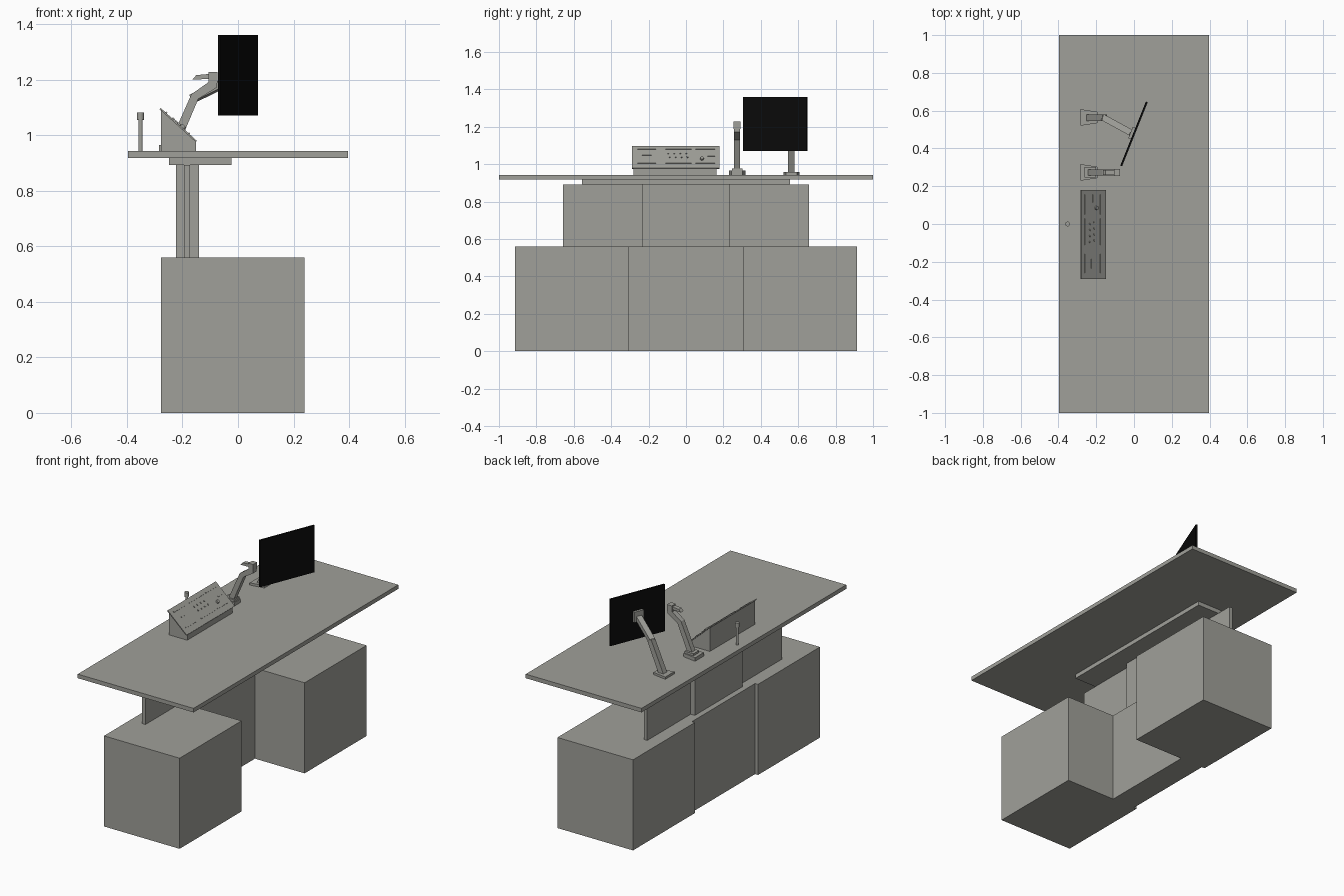
import bpy, bmesh, math
from mathutils import Vector, Matrix

if "Cube" in bpy.data.objects:
    bpy.data.objects.remove(bpy.data.objects["Cube"])


def material(name, rgb):
    m = bpy.data.materials.new(name)
    m.diffuse_color = (*rgb, 1)
    m.use_nodes = True
    m.node_tree.nodes["Principled BSDF"].inputs["Base Color"].default_value = m.diffuse_color
    return m


GREY = material("warm_grey", (0.35, 0.35, 0.32))
BLACK = material("screen_black", (0.003, 0.003, 0.003))


def finish(name, bm, mat=GREY):
    bmesh.ops.recalc_face_normals(bm, faces=bm.faces)
    me = bpy.data.meshes.new(name)
    bm.to_mesh(me)
    bm.free()
    me.materials.append(mat)
    ob = bpy.data.objects.new(name, me)
    bpy.context.collection.objects.link(ob)
    return ob


def box(name, x, y, z, mat=GREY, frame=Matrix.Identity(4)):
    """Box from (min, max) ranges, optionally placed in a local frame."""
    bm = bmesh.new()
    bmesh.ops.create_cube(bm, size=1)
    for v in bm.verts:
        v.co = frame @ Vector([r[0] + (c + 0.5) * (r[1] - r[0])
                               for c, r in zip(v.co, (x, y, z))])
    return finish(name, bm, mat)


def prism(name, pts, lo, hi, axis="y"):
    """Extrude a profile: (x, z) points along y, or (x, y) points along z."""
    bm = bmesh.new()
    place = (lambda a, b, t: (a, t, b)) if axis == "y" else (lambda a, b, t: (a, b, t))
    face = bm.faces.new([bm.verts.new(place(a, b, lo)) for a, b in pts])
    ext = bmesh.ops.extrude_face_region(bm, geom=[face])["geom"]
    bmesh.ops.translate(bm, vec=place(0, 0, hi - lo),
                        verts=[e for e in ext if isinstance(e, bmesh.types.BMVert)])
    return finish(name, bm)


def cylinder(name, centre, r, lo, hi, frame=Matrix.Identity(4), n=20):
    bm = bmesh.new()
    bmesh.ops.create_cone(bm, cap_ends=True, segments=n, radius1=r, radius2=r, depth=hi - lo,
                          matrix=frame @ Matrix.Translation((*centre, (lo + hi) / 2)))
    for f in bm.faces:
        f.smooth = len(f.verts) == 4
    for e in bm.edges:
        e.smooth = all(f.smooth for f in e.link_faces)
    return finish(name, bm)


# Desk: top, support plate, panels and pedestals
TOP = 0.943
box("desk_top", (-0.396, 0.396), (-1, 1), (0.918, TOP))
box("support_plate", (-0.249, -0.023), (-0.557, 0.557), (0.892, 0.918))
box("upper_centre_panel", (-0.223, -0.14), (-0.235, 0.232), (0.56, 0.892))
box("lower_centre_cabinet", (-0.257, -0.10), (-0.308, 0.308), (0, 0.56))
for side, s in (("front", -1), ("back", 1)):
    box(side + "_upper_panel", (-0.195, -0.173), sorted((s * 0.233, s * 0.657)), (0.56, 0.892))
    box(side + "_pedestal", (-0.277, 0.24), sorted((s * 0.308, s * 0.913)), (0, 0.56))

# Console: wedge body with a sloping control plate
prism("console_body", [(-0.277, TOP), (-0.151, TOP), (-0.151, 0.976), (-0.277, 1.09)],
      -0.28, 0.162)
down = Vector((0.13, 0, -0.118)).normalized()
normal = Vector((0.118, 0, 0.13)).normalized()
slope = Matrix((down, (0, 1, 0), normal)).transposed().to_4x4()
slope.translation = (-0.282, 0, 1.093)
box("control_plate", (0, 0.175), (-0.29, 0.18), (0, 0.006), frame=slope)

# Slots and buttons on the plate: (distance down the slope, y start, y end)
for i, (u, a, b) in enumerate([
        (0.026, -0.26, -0.16), (0.137, -0.26, -0.16), (0.026, -0.11, 0.03),
        (0.137, -0.11, 0.03), (0.026, 0.05, 0.155), (0.137, 0.05, 0.155),
        (0.072, -0.235, -0.185), (0.08, 0.115, 0.155)]):
    box(f"slot_{i}", (u - 0.003, u + 0.003), (a, b), (0.005, 0.010), frame=slope)
for row, u in enumerate((0.06, 0.09)):
    for i in range(4):
        cylinder(f"button_{row}_{i}", (u, -0.095 + i * 0.032 + row * 0.008), 0.005,
                 0.005, 0.011, slope, 10)
cylinder("dial", (0.105, 0.085), 0.01, 0.005, 0.016, slope)

# Microphone post behind the console
cylinder("microphone_stem", (-0.351, 0), 0.008, TOP, 1.056)
cylinder("microphone_head", (-0.351, 0), 0.0125, 1.054, 1.081)


# Stands: tapered foot plates and leaning posts
def foot(name, y, h):
    prism(name, [(-0.284, y - 0.044), (-0.194, y - 0.03), (-0.194, y + 0.03),
                 (-0.284, y + 0.044)], TOP, TOP + h, "z")


LEAN = [(-0.256, 0.948), (-0.168, 1.147)]
foot("camera_foot", 0.273, 0.022)
box("camera_socket", (-0.262, -0.2), (0.247, 0.302), (0.96, 0.978))
prism("camera_arm", LEAN + [(-0.107, 1.19), (-0.075, 1.19), (-0.075, 1.172),
                            (-0.143, 1.13), (-0.22, 0.948)], 0.256, 0.288)
box("camera_head", (-0.107, -0.073), (0.253, 0.291), (1.187, 1.228))
prism("camera_tail", [(-0.165, 1.2), (-0.105, 1.202), (-0.105, 1.22), (-0.15, 1.216)],
      0.259, 0.285)

foot("monitor_foot", 0.564, 0.014)
prism("monitor_post", LEAN + [(-0.143, 1.13), (-0.22, 0.948)], 0.545, 0.581)

# Monitor turned towards the seat, with bracket and upper arm
turn = Matrix.Translation((0, 0.477, 1.215)) @ Matrix.Rotation(-math.atan2(0.068, 0.17), 4, "Z")
box("monitor_screen", (-0.005, 0.005), (-0.183, 0.183), (-0.145, 0.145), BLACK, turn)
box("monitor_bracket", (-0.02, -0.005), (-0.032, 0.032), (-0.032, 0.032), frame=turn)
start, end = Vector((-0.162, 0.563, 1.132)), turn @ Vector((-0.015, 0, -0.01))
d = (end - start).normalized()
side = Vector((0, 0, 1)).cross(d).normalized()
arm = Matrix((d, side, d.cross(side))).transposed().to_4x4()
arm.translation = start
box("monitor_upper_arm", (0, (end - start).length), (-0.017, 0.017), (-0.014, 0.014), frame=arm)
